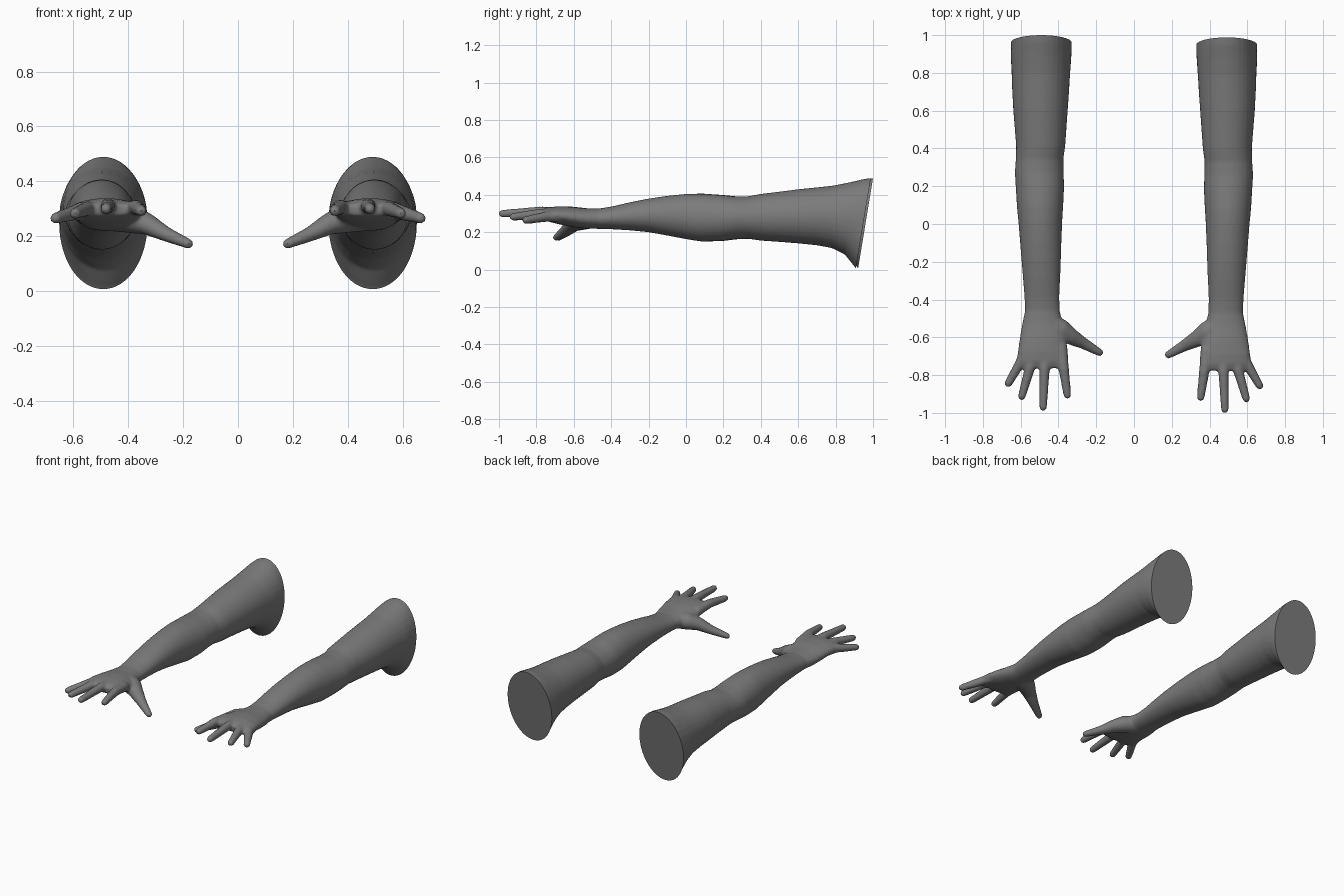
import bpy, bmesh, math
from mathutils import Vector

cube = bpy.data.objects.get("Cube")
if cube:
    bpy.data.objects.remove(cube)

skin = bpy.data.materials.new("grey_skin")
skin.use_nodes = True
GREY = (0.2, 0.2, 0.2, 1)
skin.diffuse_color = GREY
skin.node_tree.nodes["Principled BSDF"].inputs["Base Color"].default_value = GREY


def loft(bm, rings):
    """Bridge equal-length rings of points into a closed tube."""
    loops = [[bm.verts.new(p) for p in ring] for ring in rings]
    n = len(loops[0])
    for a, b in zip(loops, loops[1:]):
        for i in range(n):
            j = (i + 1) % n
            bm.faces.new((a[i], a[j], b[j], b[i]))
    bm.faces.new(loops[0][::-1])
    bm.faces.new(loops[-1])


def limb_ring(y_top, z_top, y_bot, z_bot, x_in, x_out, n=32):
    """Oval section that may lean along the arm."""
    ring = []
    for i in range(n):
        a = 2 * math.pi * i / n
        s = 0.5 + 0.5 * math.sin(a)
        x = (x_in + x_out) / 2 + (x_out - x_in) / 2 * math.cos(a)
        ring.append((x, y_bot + (y_top - y_bot) * s, z_bot + (z_top - z_bot) * s))
    return ring


def digit(bm, points, radii, flat=1.0, n=16):
    """Tapered finger along a path with a domed tip."""
    pts = [Vector(p) for p in points]
    end = (pts[-1] - pts[-2]).normalized()
    tip, r = pts[-1], radii[-1]
    pts[-1] = tip - end * r
    radii = list(radii)
    for k in (0.5, 0.8, 0.97):
        pts.append(tip - end * r * (1 - k))
        radii.append(r * math.sqrt(1 - k * k))
    rings = []
    for i, p in enumerate(pts):
        d = (pts[min(i + 1, len(pts) - 1)] - pts[max(i - 1, 0)]).normalized()
        side = d.cross(Vector((0, 0, 1))).normalized()
        up = side.cross(d)
        angles = [2 * math.pi * k / n for k in range(n)]
        rings.append([p + radii[i] * (side * math.cos(a) + up * math.sin(a) * flat)
                      for a in angles])
    loft(bm, rings)


bm = bmesh.new()

# Upper arm, elbow, forearm and palm: y, top, bottom, inner x, outer x
sections = [
    (0.70, .440, .130, .343, .645), (0.60, .430, .140, .350, .640),
    (0.50, .417, .148, .357, .632), (0.40, .405, .155, .364, .624),
    (0.33, .392, .165, .374, .626), (0.26, .392, .162, .372, .631),
    (0.18, .400, .152, .370, .626), (0.08, .407, .150, .375, .620),
    (0.00, .405, .163, .380, .612), (-0.10, .395, .182, .384, .604),
    (-0.20, .380, .200, .387, .596), (-0.30, .360, .210, .391, .588),
    (-0.40, .337, .216, .395, .580), (-0.47, .326, .218, .393, .577),
    (-0.54, .328, .220, .378, .592), (-0.62, .337, .230, .358, .606),
    (-0.69, .338, .245, .350, .616), (-0.74, .333, .258, .347, .614),
    (-0.775, .318, .275, .360, .595),
]
shoulder = [
    (1.07, .495, .93, -.06, .32, .66), (.99, .490, .91, .005, .330, .652),
    (.95, .485, .885, .035, .330, .652), (.88, .468, .85, .08, .332, .652),
    (.79, .450, .78, .115, .338, .648),
]
rings = [limb_ring(*s) for s in shoulder]
rings += [limb_ring(y, t, y, b, i, o) for y, t, b, i, o in sections]
loft(bm, rings)

# Four fingers: root and tip
fingers = [
    ((.385, -.66, .295), (.372, -.78, .305), (.350, -.938, .290)),
    ((.468, -.66, .295), (.474, -.78, .310), (.482, -1.003, .298)),
    ((.530, -.66, .290), (.550, -.77, .300), (.600, -.945, .280)),
    ((.570, -.66, .285), (.598, -.74, .285), (.676, -.875, .262)),
]
for path in fingers:
    digit(bm, path, (.032, .028, .021))

# Thumb
digit(bm, [(.45, -.54, .27), (.385, -.575, .262), (.33, -.61, .243),
           (.265, -.645, .208), (.165, -.702, .165)],
      (.06, .058, .044, .031, .021), flat=.9)

bmesh.ops.recalc_face_normals(bm, faces=bm.faces)
mesh = bpy.data.meshes.new("arm_blend")
bm.to_mesh(mesh)
bm.free()

# Fuse the parts into one soft skin
arm = bpy.data.objects.new("left_arm", mesh)
bpy.context.collection.objects.link(arm)
remesh = arm.modifiers.new("fuse", 'REMESH')
remesh.mode = 'VOXEL'
remesh.voxel_size = 0.0075
soften = arm.modifiers.new("soften", 'SMOOTH')
soften.factor = 0.5
soften.iterations = 10
fused = bpy.data.meshes.new_from_object(arm.evaluated_get(bpy.context.evaluated_depsgraph_get()))
arm.modifiers.clear()

# Cut the shoulder end flat along a leaning plane
bm = bmesh.new()
bm.from_mesh(fused)
cut = bmesh.ops.bisect_plane(bm, geom=bm.verts[:] + bm.edges[:] + bm.faces[:],
                             plane_co=(0, .988, .49), plane_no=(0, .485, -.08),
                             clear_outer=True)
rim = [e for e in cut["geom_cut"] if isinstance(e, bmesh.types.BMEdge)]
bmesh.ops.contextual_create(bm, geom=rim)
bmesh.ops.recalc_face_normals(bm, faces=bm.faces)
bm.to_mesh(fused)

# Mirrored right arm, set slightly further back
for v in bm.verts:
    v.co.x = -v.co.x
    v.co.y += 0.012
bmesh.ops.reverse_faces(bm, faces=bm.faces)
other = bpy.data.meshes.new("right_arm")
bm.to_mesh(other)
bm.free()

arm.data = fused
right = bpy.data.objects.new("right_arm", other)
bpy.context.collection.objects.link(right)
for ob in (arm, right):
    ob.data.materials.clear()
    ob.data.materials.append(skin)
    bpy.ops.object.select_all(action='DESELECT')
    ob.select_set(True)
    bpy.context.view_layer.objects.active = ob
    bpy.ops.object.shade_smooth_by_angle(angle=math.radians(40))
